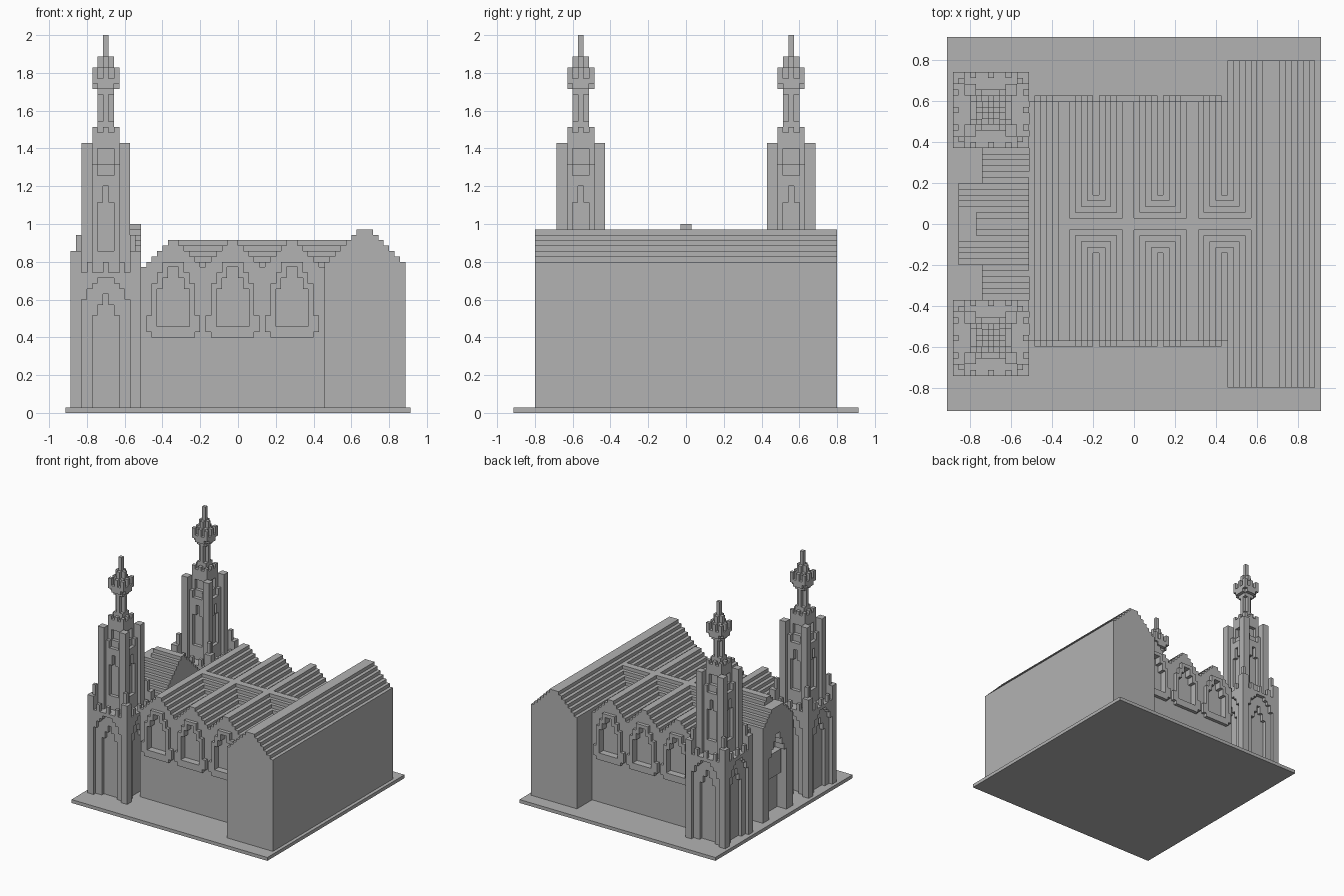
import bpy
import itertools

if "Cube" in bpy.data.objects:
    bpy.data.objects.remove(bpy.data.objects["Cube"], do_unlink=True)

U = 1 / 35  # size of one building block

stone = bpy.data.materials.new("grey_stone")
stone.use_nodes = True
GREY = (0.45, 0.45, 0.45, 1)
stone.diffuse_color = GREY
stone.node_tree.nodes["Principled BSDF"].inputs["Base Color"].default_value = GREY


def block(x0, x1, y0, y1, z0, z1):
    """Set of unit cells filling a box."""
    return set(itertools.product(range(x0, x1), range(y0, y1), range(z0, z1)))


def spin(cells, n):
    """Cells repeated on all four sides of an n-wide square plan."""
    out = set()
    for _ in range(4):
        out |= cells
        cells = {(y, n - 1 - x, z) for x, y, z in cells}
    return out


def arch(x0, x1, y0, y1, z0, steps):
    """Pointed opening: each step narrows by one block at the given height."""
    out = set()
    for top in steps:
        out |= block(x0, x1, y0, y1, z0, top)
        x0, x1, z0 = x0 + 1, x1 - 1, top
    return out


def build(name, cells, offset=(0, 0, 0)):
    """Turn cells into a mesh of their exposed faces."""
    verts, faces = {}, []
    for c in cells:
        for axis in range(3):
            a, b = (axis + 1) % 3, (axis + 2) % 3
            for side in (0, 1):
                near = list(c)
                near[axis] += 2 * side - 1
                if tuple(near) in cells:
                    continue
                face = []
                for da, db in ((0, 0), (1, 0), (1, 1), (0, 1)):
                    p = list(c)
                    p[axis] += side
                    p[a] += da
                    p[b] += db
                    face.append(verts.setdefault(tuple(p), len(verts)))
                faces.append(face if side else face[::-1])
    mesh = bpy.data.meshes.new(name)
    mesh.from_pydata([[(p[i] + offset[i]) * U for i in range(3)] for p in verts], [], faces)
    mesh.materials.append(stone)
    obj = bpy.data.objects.new(name, mesh)
    bpy.context.collection.objects.link(obj)
    return obj


# Ground plate
build("ground_plate", block(-32, 32, -32, 32, 0, 1))

# Long transept with a stepped gable roof
transept = block(16, 31, -28, 28, 1, 28)
for i in range(6):
    transept |= block(17 + i, 30 - i, -28, 28, 28 + i, 29 + i)
build("transept", transept)

# Nave with three cross gables, valleys cut in from both sides
FRONT, BACK = -20, 21
nave = block(-18, 16, FRONT, BACK, 1, 27)
for i in range(5):
    nave |= block(-17 + i, 17 + i, FRONT, BACK, 27 + i, 28 + i)
for i in range(5):
    z = 31 - i
    for left in (-11, 0, 11):
        for y0, y1 in ((FRONT, -1 - i), (1 + i, BACK)):
            nave -= block(left + i, left + 9 - i, y0, y1, z, z + 1)

# Pointed windows: raised hood and sill around a recess
for mid in (-12, -1, 10):
    for out, wall in ((FRONT - 1, FRONT), (BACK, BACK - 1)):
        hood = arch(mid - 4, mid + 4, out, out + 1, 16, (24, 26, 28))
        hole = arch(mid - 3, mid + 3, out, out + 1, 16, (23, 25, 27))
        sill = block(mid - 4, mid + 4, out, out + 1, 14, 16)
        sill |= block(mid - 5, mid + 5, out, out + 1, 15, 16)
        for x in (mid - 5, mid + 4):
            sill |= block(x, x + 1, out, out + 1, 15, 18)
        nave |= (hood - hole) | sill
        nave -= arch(mid - 3, mid + 3, wall, wall + 1, 16, (23, 25, 27))
build("nave", nave)

# Entrance front between the towers, with a stepped gable
entrance = block(-26, -18, -13, 13, 1, 22) | block(-30, -18, -7, 7, 1, 28)
for z in range(22, 35):
    half = 35 - z
    entrance |= block(-26, -18, -half, half, z, z + 1)
    if z >= 28:
        entrance |= block(-30 if z < 33 else -27, -18, -half, half, z, z + 1)
# Doorway: arched recess cut along x, with a panel over the door
doorway = arch(-4, 4, -30, -27, 1, (19, 21, 23, 25))
entrance -= {(y, x, z) for x, y, z in doorway}
entrance |= block(-29, -27, -3, 3, 12, 19)
build("entrance_front", entrance)

# Tower, drawn on a 13-wide plan
N = 13


def square(inset, z0, z1):
    return block(inset, N - inset, inset, N - inset, z0, z1)


# lower stage: nested arches, corner posts and battlements
tower = square(0, 1, 26)
tower -= spin(arch(2, 11, 0, 1, 1, (21, 23, 24, 25)), N)
tower -= spin(arch(4, 9, 1, 2, 1, (18, 20, 22)), N)
tower |= spin(block(0, 2, 0, 2, 26, 30) | block(1, 2, 1, 2, 30, 33), N)
for x in (3, 6, 9):
    tower |= spin(block(x, x + 1, 0, 1, 26, 28), N)

# middle stage: corner buttresses around arched panels
tower |= spin(block(2, 4, 2, 4, 26, 50), N)
tower |= square(3, 26, 44) | square(4, 44, 52)
tower -= spin(arch(5, 8, 3, 4, 30, (39, 42)), N)
tower |= spin(block(4, 5, 3, 4, 44, 46) | block(8, 9, 3, 4, 44, 46), N)
tower -= spin(block(5, 8, 4, 5, 46, 49), N)
tower |= spin(block(4, 5, 4, 5, 52, 53) | block(6, 7, 4, 5, 52, 53), N)

# spire: slim shaft, battlemented gallery and finial
tower |= square(5, 52, 64)
tower -= spin(block(5, 6, 5, 6, 54, 59), N)
tower |= spin(block(5, 8, 4, 5, 60, 62) | block(4, 5, 4, 5, 61, 64), N)
tower |= spin(block(6, 7, 4, 5, 62, 64) | block(6, 7, 5, 6, 64, 66), N)
tower |= square(6, 64, 70)

# Towers at the two west corners
build("front_tower", tower, (-31, -26, 0))
build("back_tower", {(x, N - 1 - y, z) for x, y, z in tower}, (-31, 13, 0))
